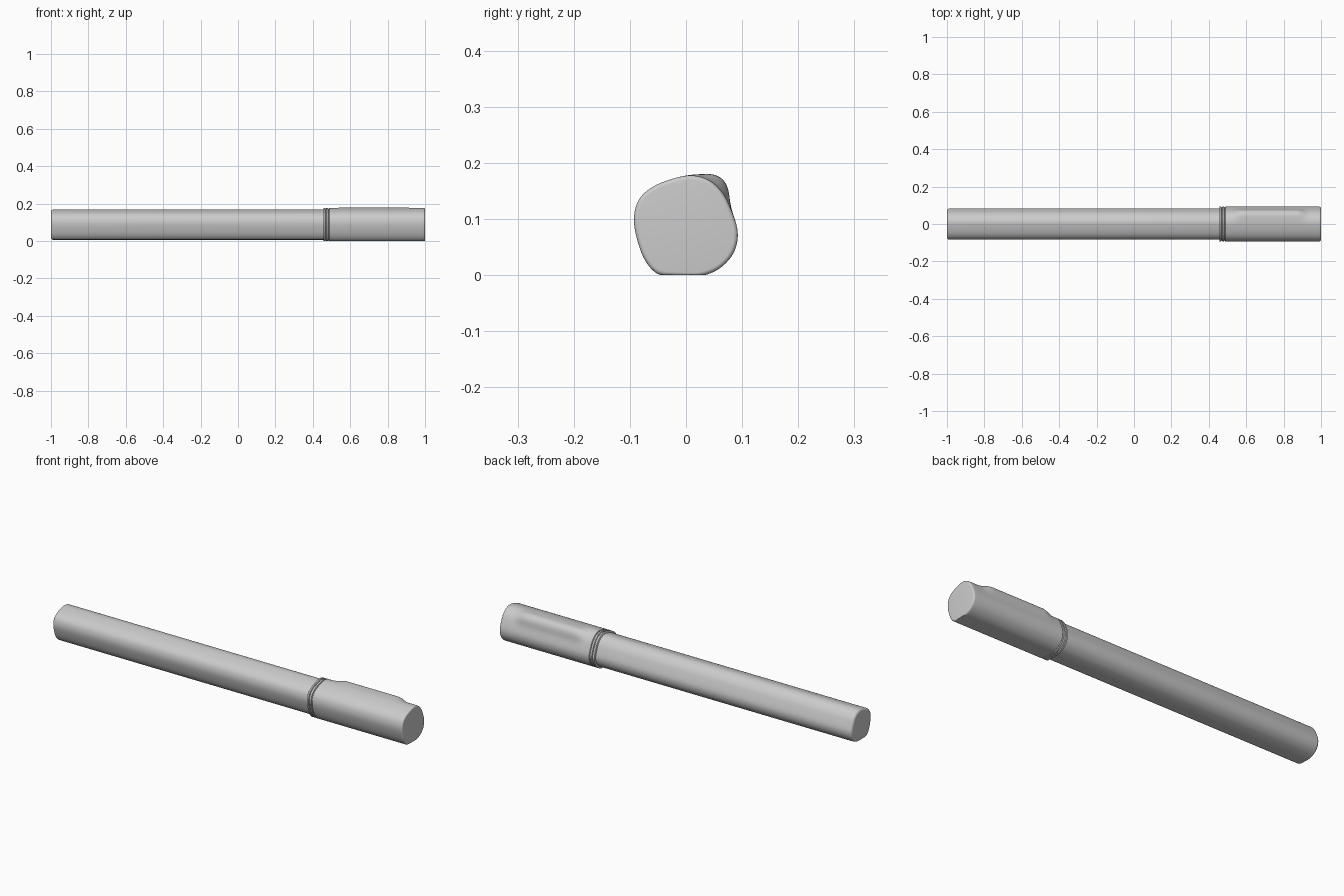
import bpy, bmesh, math
from mathutils import Vector
from mathutils.interpolate import poly_3d_calc  # noqa: F401

cube = bpy.data.objects.get("Cube")
if cube:
    bpy.data.objects.remove(cube)

grey = bpy.data.materials.new("plain_grey")
grey.use_nodes = True
grey.diffuse_color = (0.6, 0.6, 0.6, 1)
grey.node_tree.nodes["Principled BSDF"].inputs["Base Color"].default_value = (0.6, 0.6, 0.6, 1)

# Uneven rounded cross-section (y, z), clockwise from the top
OUTLINE = [(0, .177), (.035, .172), (.06, .153), (.077, .125), (.092, .078),
           (.085, .04), (.06, .012), (.025, -.002), (-.02, -.002), (-.052, .003),
           (-.075, .03), (-.09, .075), (-.092, .11), (-.08, .14), (-.05, .162)]
CENTRE = Vector((0.002, 0.088))


def closed_curve(points, steps=8):
    """Smooth closed curve through the points."""
    pts, out = [Vector(p) for p in points], []
    for i in range(len(pts)):
        a, b, c, d = (pts[(i + k) % len(pts)] for k in (-1, 0, 1, 2))
        for s in range(steps):
            t = s / steps
            out.append(0.5 * (2 * b + (c - a) * t + (2 * a - 5 * b + 4 * c - d) * t * t
                              + (3 * b - a - 3 * c + d) * t ** 3))
    return out


SECTION = closed_curve(OUTLINE)


def smooth(t):
    t = min(max(t, 0), 1)
    return t * t * (3 - 2 * t)


def clip_height(x, angle):
    """Blended clip ridge along the upper back of the cap."""
    along = smooth((x - .51) / .07) * smooth((.94 - x) / .07)
    return .016 * along * math.exp(-((angle - 53) / 20) ** 2)


def loft(name, stations, ridge=False):
    """Skin the cross-section through (x, inset) stations and close both ends."""
    bm = bmesh.new()
    rings = []
    for x, inset in stations:
        ring = []
        for p in SECTION:
            d = p - CENTRE
            angle = math.degrees(math.atan2(d.y, d.x))
            r = d.length - inset + (clip_height(x, angle) if ridge else 0)
            q = CENTRE + d.normalized() * r
            ring.append(bm.verts.new((x, q.x, max(q.y, 0))))
        rings.append(ring)
    n = len(SECTION)
    for a, b in zip(rings, rings[1:]):
        for i in range(n):
            bm.faces.new((a[i], a[(i + 1) % n], b[(i + 1) % n], b[i]))
    bm.faces.new(rings[0])
    bm.faces.new(rings[-1])
    bmesh.ops.recalc_face_normals(bm, faces=bm.faces)
    mesh = bpy.data.meshes.new(name)
    bm.to_mesh(mesh)
    bm.free()
    mesh.materials.append(grey)
    obj = bpy.data.objects.new(name, mesh)
    bpy.context.collection.objects.link(obj)
    bpy.ops.object.select_all(action='DESELECT')
    obj.select_set(True)
    bpy.context.view_layer.objects.active = obj
    bpy.ops.object.shade_smooth_by_angle(angle=math.radians(35))
    return obj


def rounded_end(x, inward, inset, radius, steps=6):
    """Quarter-round stations from the flat end face to the side wall."""
    angles = [math.pi / 2 * i / steps for i in range(steps + 1)]
    return [(x + inward * radius * (1 - math.cos(a)), inset + radius * (1 - math.sin(a)))
            for a in angles]


# Barrel
loft("barrel", rounded_end(-1, 1, .009, .014) + [(.47, .009)])

# Grooved collar between barrel and cap
loft("collar_core", [(.458, .005), (.49, .005)])
for i in range(2):
    start = .456 + i * .015
    loft(f"collar_ring_{i + 1}", [(start, .003), (start + .002, 0),
                                  (start + .01, 0), (start + .012, .003)])

# Cap with its moulded clip
wall = [(.486, .002), (.488, 0)] + [(.5 + i * .01, 0) for i in range(49)]
loft("cap", wall + rounded_end(1, -1, 0, .008)[::-1], ridge=True)
